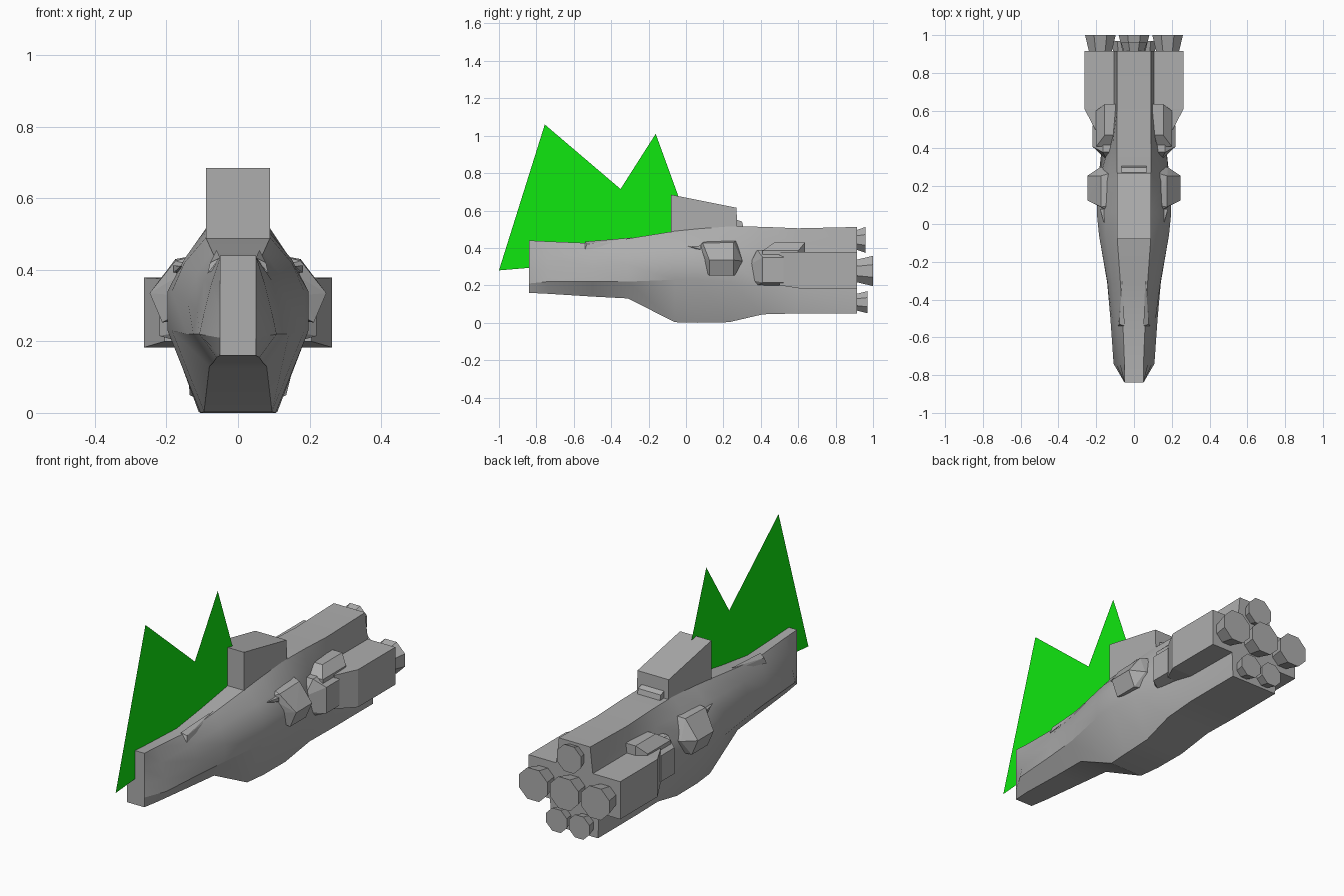
import bpy, bmesh, math
from mathutils import Matrix, Vector

if "Cube" in bpy.data.objects:
    bpy.data.objects.remove(bpy.data.objects["Cube"], do_unlink=True)


def material(name, color):
    m = bpy.data.materials.new(name)
    m.use_nodes = True
    m.diffuse_color = color
    m.node_tree.nodes["Principled BSDF"].inputs["Base Color"].default_value = color
    return m


grey = material("hull_grey", (0.42, 0.42, 0.42, 1))
green = material("sail_green", (0.005, 0.8, 0.005, 1))


def finish(name, bm, mat, smooth=None):
    bmesh.ops.recalc_face_normals(bm, faces=bm.faces)
    mesh = bpy.data.meshes.new(name)
    bm.to_mesh(mesh)
    bm.free()
    mesh.materials.append(mat)
    ob = bpy.data.objects.new(name, mesh)
    bpy.context.collection.objects.link(ob)
    if smooth:
        bpy.ops.object.select_all(action="DESELECT")
        ob.select_set(True)
        bpy.context.view_layer.objects.active = ob
        bpy.ops.object.shade_smooth_by_angle(angle=math.radians(smooth))
    return ob


def loft(name, sections, smooth=None):
    """Skin mirrored half sections of the form (y, [(x, z), ...]) listed from top to bottom."""
    bm = bmesh.new()
    rings = []
    for y, half in sections:
        loop = list(half) + [(-x, z) for x, z in reversed(half)]
        rings.append([bm.verts.new((x, y, z)) for x, z in loop])
    n = len(rings[0])
    for a, b in zip(rings, rings[1:]):
        for i in range(n):
            j = (i + 1) % n
            bm.faces.new((a[i], a[j], b[j], b[i]))
    bm.faces.new(rings[0])
    bm.faces.new(rings[-1])
    return finish(name, bm, grey, smooth)


def solid(name, points, side=1):
    """Convex faceted block around a few corner points."""
    bm = bmesh.new()
    for x, y, z in points:
        bm.verts.new((x * side, y, z))
    res = bmesh.ops.convex_hull(bm, input=bm.verts)
    loose = [v for v in bm.verts if not v.link_faces]
    bmesh.ops.delete(bm, geom=loose, context="VERTS")
    bmesh.ops.dissolve_limit(bm, angle_limit=0.02, verts=bm.verts, edges=bm.edges)
    return finish(name, bm, grey)


def box(x0, x1, y0, y1, z0, z1):
    return [(x, y, z) for x in (x0, x1) for y in (y0, y1) for z in (z0, z1)]


def engine(name, x, z, radius, end):
    """Eight-sided flared nozzle."""
    bm = bmesh.new()
    bmesh.ops.create_cone(bm, cap_ends=True, segments=8, radius1=radius,
                          radius2=radius * 0.7, depth=end - 0.9)
    turn = Matrix.Rotation(math.pi / 2, 4, "X") @ Matrix.Rotation(math.pi / 8, 4, "Z")
    bmesh.ops.transform(bm, matrix=Matrix.Translation((x, (end + 0.9) / 2, z)) @ turn,
                        verts=bm.verts)
    return finish(name, bm, grey)


# Main hull, from the nose to the engine wall
loft("hull", [
    (-0.84, [(0.05, 0.44), (0.05, 0.36), (0.05, 0.28), (0.05, 0.21), (0.05, 0.16)]),
    (-0.74, [(0.05, 0.435), (0.075, 0.36), (0.095, 0.28), (0.108, 0.22), (0.06, 0.155)]),
    (-0.50, [(0.06, 0.425), (0.095, 0.37), (0.115, 0.29), (0.125, 0.22), (0.07, 0.14)]),
    (-0.31, [(0.072, 0.45), (0.115, 0.39), (0.14, 0.31), (0.142, 0.22), (0.08, 0.13)]),
    (-0.06, [(0.09, 0.49), (0.15, 0.42), (0.185, 0.34), (0.185, 0.23), (0.095, 0.003)]),
    (0.06, [(0.09, 0.502), (0.15, 0.43), (0.197, 0.34), (0.197, 0.23), (0.105, 0)]),
    (0.23, [(0.09, 0.515), (0.14, 0.44), (0.185, 0.34), (0.19, 0.22), (0.11, 0.003)]),
    (0.41, [(0.09, 0.513), (0.115, 0.43), (0.135, 0.34), (0.17, 0.19), (0.125, 0.045)]),
    (0.60, [(0.09, 0.505), (0.10, 0.42), (0.11, 0.34), (0.145, 0.18), (0.135, 0.05)]),
    (0.915, [(0.09, 0.512), (0.10, 0.42), (0.11, 0.34), (0.14, 0.18), (0.135, 0.05)]),
], smooth=25)

# Command tower and the small step behind it
solid("tower", [(s * 0.09, y, z) for s in (1, -1) for y, z in
                ((-0.08, 0.45), (-0.08, 0.685), (0.27, 0.615), (0.275, 0.48))])
solid("tower_step", [(s * 0.065, y, z) for s in (1, -1) for y, z in
                     ((0.26, 0.5), (0.26, 0.555), (0.3, 0.54), (0.31, 0.5))])

for side, word in ((1, "left"), (-1, "right")):
    # Engine nacelle with tapered front
    solid(word + "_nacelle", box(0.08, 0.263, 0.61, 0.915, 0.183, 0.378)
          + box(0.08, 0.205, 0.5, 0.6, 0.2, 0.375), side)
    # Faceted intake ahead of the nacelle
    solid(word + "_intake", box(0.1, 0.22, 0.41, 0.52, 0.215, 0.35)
          + box(0.1, 0.145, 0.34, 0.5, 0.23, 0.31)
          + box(0.1, 0.165, 0.38, 0.53, 0.2, 0.39), side)
    # Shoulder fairing over the intake
    solid(word + "_shoulder", box(0.095, 0.2, 0.41, 0.6, 0.34, 0.385)
          + box(0.095, 0.155, 0.47, 0.635, 0.36, 0.428), side)
    # Side turret pod
    solid(word + "_pod", [
        (0.12, 0.06, 0.41), (0.12, 0.1, 0.44), (0.12, 0.27, 0.44), (0.12, 0.31, 0.33),
        (0.12, 0.28, 0.26), (0.12, 0.08, 0.3),
        (0.175, 0.09, 0.425), (0.175, 0.255, 0.43), (0.18, 0.3, 0.33), (0.19, 0.1, 0.33),
        (0.247, 0.125, 0.335), (0.247, 0.255, 0.335),
        (0.212, 0.125, 0.253), (0.212, 0.255, 0.253)], side)
    # Small fin ahead of the pod
    solid(word + "_pod_fin", [(0.13, -0.02, 0.4), (0.16, 0.01, 0.41), (0.13, 0.08, 0.39),
                              (0.18, 0.08, 0.392), (0.18, 0.08, 0.412),
                              (0.13, 0.08, 0.412)], side)
    # Slim strake along the nose
    solid(word + "_strake", [(0.06, -0.29, 0.455), (0.05, -0.54, 0.41), (0.05, -0.54, 0.434),
                             (0.085, -0.54, 0.39), (0.078, -0.53, 0.42),
                             (0.068, -0.29, 0.44)], side)
    engine(word + "_main_engine", side * 0.178, 0.277, 0.088, 1.0)
    engine(word + "_lower_engine", side * 0.065, 0.11, 0.064, 0.97)

engine("centre_engine", 0, 0.277, 0.088, 1.0)
engine("upper_engine", 0, 0.443, 0.075, 0.96)

# Thin jagged sail on the centreline
bm = bmesh.new()
outline = [(-1, 0.28), (-0.755, 1.06), (-0.35, 0.715), (-0.162, 1.01), (-0.04, 0.675),
           (-0.02, 0.47), (-0.3, 0.41), (-0.82, 0.295)]
face = bm.faces.new([bm.verts.new((-0.003, y, z)) for y, z in outline])
bmesh.ops.triangulate(bm, faces=[face])
finish("sail", bm, green)
